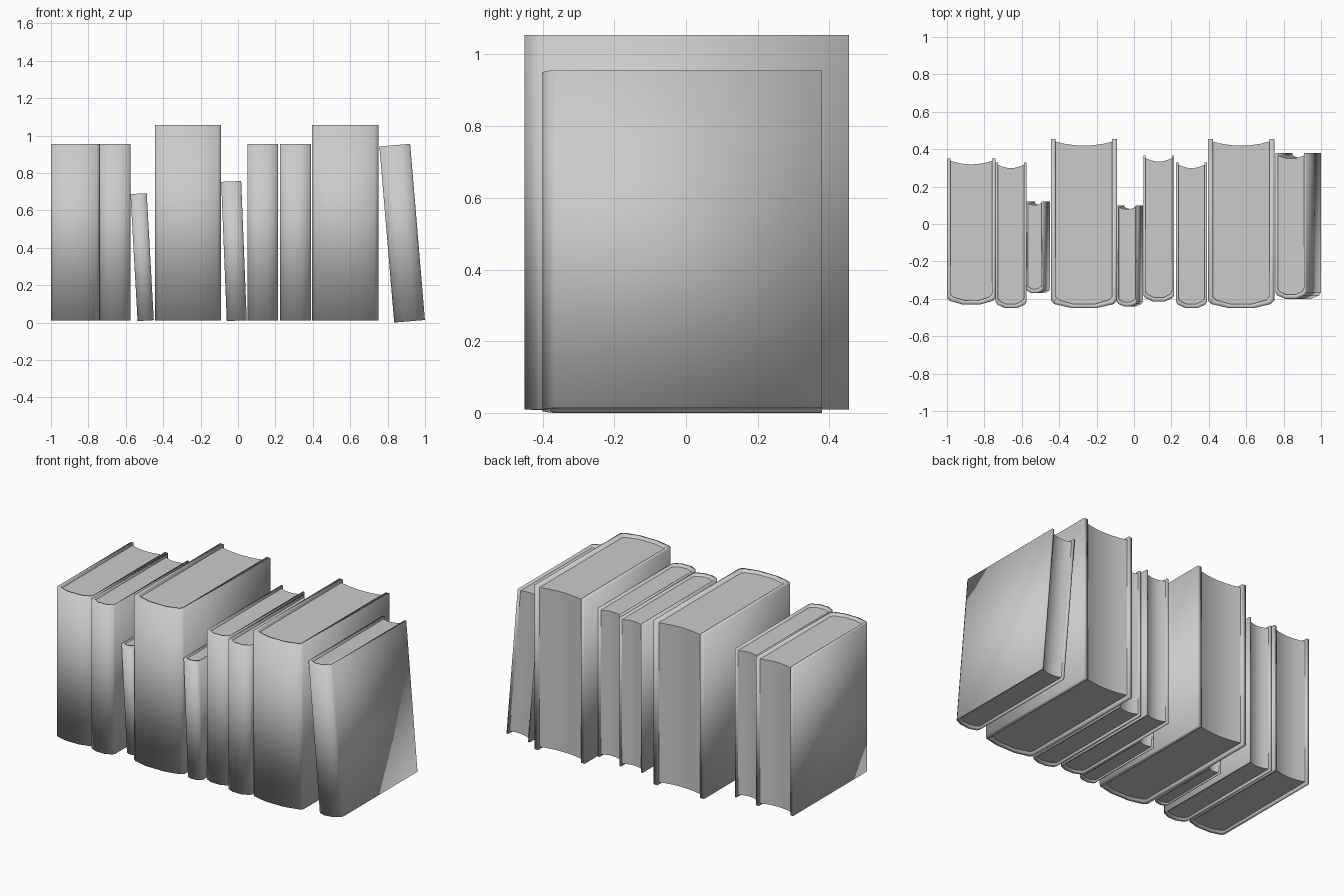
import bpy
import bmesh
from math import radians

cube = bpy.data.objects.get("Cube")
if cube:
    bpy.data.objects.remove(cube, do_unlink=True)

grey = bpy.data.materials.new("plain_grey")
grey.use_nodes = True
GREY = (0.6, 0.6, 0.6, 1)
grey.diffuse_color = GREY
grey.node_tree.nodes["Principled BSDF"].inputs["Base Color"].default_value = GREY

# Half of the rounded spine: (share of half width, share of depth)
SPINE = [(1, 0.044), (0.89, 0.024), (0.37, 0)]


def make_object(name, bm, x, y, z, tilt):
    bmesh.ops.recalc_face_normals(bm, faces=bm.faces)
    mesh = bpy.data.meshes.new(name)
    bm.to_mesh(mesh)
    bm.free()
    mesh.materials.append(grey)
    obj = bpy.data.objects.new(name, mesh)
    bpy.context.collection.objects.link(obj)
    obj.location = (x, y, z)
    obj.rotation_euler.y = -radians(tilt)
    return obj


def u_path(width, depth, inset=0.0, wall=0.0):
    """U-shaped outline, from the right fore edge round the spine to the left."""
    half = width / 2
    right = [(half - inset, depth)]
    right += [(u * (half - inset), v * depth + wall) for u, v in SPINE]
    return [(half + a, b) for a, b in right] + [(half - a, b) for a, b in reversed(right)]


def make_cover(name, width, depth, height, place):
    bm = bmesh.new()
    loops = []
    for inset, wall in ((0, 0), (width * 0.075, 0.022)):
        for z in (0, height):
            loops.append([bm.verts.new((a, b, z)) for a, b in u_path(width, depth, inset, wall)])
    out_low, out_top, in_low, in_top = loops
    ring = [out_low, out_top, in_top, in_low]
    for k in range(4):
        a, b = ring[k], ring[(k + 1) % 4]
        for i in range(len(a) - 1):
            bm.faces.new((a[i], a[i + 1], b[i + 1], b[i]))
    for end in (0, -1):
        bm.faces.new([loop[end] for loop in ring])
    cover = make_object(name + "_cover", bm, *place)
    cover.data.shade_smooth()


def make_pages(name, width, depth, height, place):
    bm = bmesh.new()
    outline = u_path(width, depth, width * 0.075, 0.022)
    # Concave fore edge replaces the two end points
    left, right = outline[-1][0], outline[0][0]
    fore = []
    for i in range(7):
        t = i / 6
        hollow = 4 * t * (1 - t)
        fore.append((left + (right - left) * t, depth * (0.984 - 0.024 * hollow)))
    outline = outline[1:-1] + fore
    gap = height * 0.014
    face = bm.faces.new([bm.verts.new((a, b, gap)) for a, b in outline])
    result = bmesh.ops.extrude_face_region(bm, geom=[face])
    top = [v for v in result["geom"] if isinstance(v, bmesh.types.BMVert)]
    bmesh.ops.translate(bm, verts=top, vec=(0, 0, height - 2 * gap))
    pages = make_object(name + "_pages", bm, *place)
    bpy.ops.object.select_all(action="DESELECT")
    bpy.context.view_layer.objects.active = pages
    pages.select_set(True)
    bpy.ops.object.shade_smooth_by_angle(angle=radians(35))


# Left edge at the foot, front, width, depth, height, base, tilt
BOOKS = [
    (-1.0, -0.43, 0.26, 0.78, 0.945, 0.01, 0),
    (-0.74, -0.45, 0.165, 0.78, 0.945, 0.01, 0),
    (-0.537, -0.37, 0.087, 0.49, 0.68, 0.008, 3.2),
    (-0.445, -0.45, 0.355, 0.905, 1.045, 0.01, 0),
    (-0.06, -0.44, 0.107, 0.54, 0.745, 0.008, 2.3),
    (0.05, -0.415, 0.165, 0.78, 0.945, 0.01, 0),
    (0.225, -0.45, 0.165, 0.78, 0.945, 0.01, 0),
    (0.395, -0.45, 0.355, 0.905, 1.045, 0.01, 0),
    (0.835, -0.4, 0.165, 0.78, 0.945, 0, 4.8),
]

for number, (x, y, width, depth, height, base, tilt) in enumerate(BOOKS, 1):
    name = f"book_{number}"
    place = (x, y, base, tilt)
    make_cover(name, width, depth, height, place)
    make_pages(name, width, depth, height, place)
